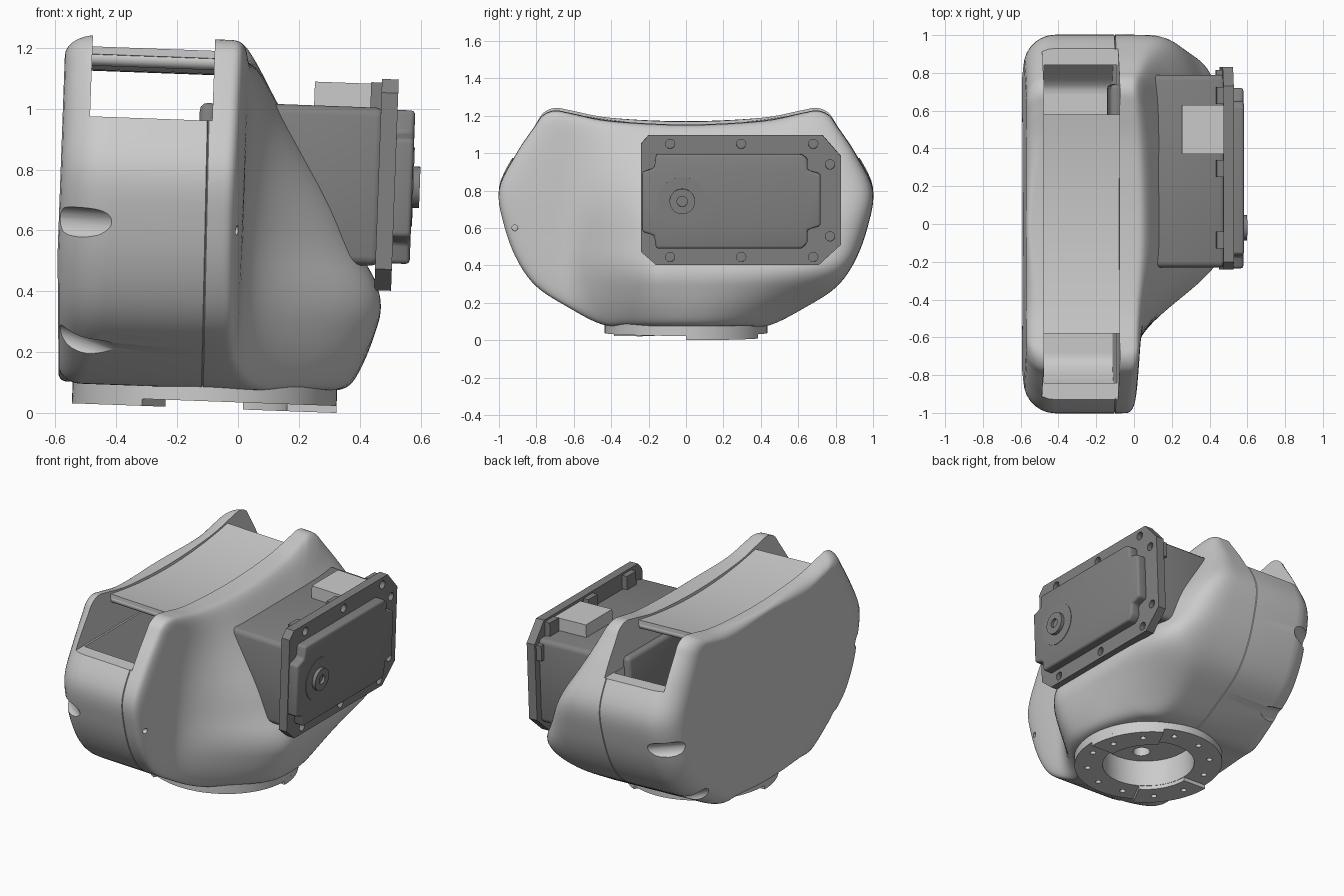
import bpy, bmesh, math
from mathutils import Matrix, Vector

if "Cube" in bpy.data.objects:
    bpy.data.objects.remove(bpy.data.objects["Cube"])

TILT = (Matrix.Translation((0, 0, 0.6)) @ Matrix.Rotation(math.radians(2.1), 4, 'Y')
        @ Matrix.Translation((0, 0, -0.6)))


def finish(bm, name):
    bmesh.ops.recalc_face_normals(bm, faces=bm.faces)
    me = bpy.data.meshes.new(name)
    bm.to_mesh(me)
    bm.free()
    ob = bpy.data.objects.new(name, me)
    bpy.context.collection.objects.link(ob)
    return ob


def extrude(bm, coords, vec):
    f = bm.faces.new([bm.verts.new(c) for c in coords])
    r = bmesh.ops.extrude_face_region(bm, geom=[f])
    bmesh.ops.translate(bm, vec=vec, verts=[v for v in r['geom'] if isinstance(v, bmesh.types.BMVert)])


def prism(name, pts, x0, x1, bevel=0):
    """Extrude a (y, z) outline along x."""
    bm = bmesh.new()
    extrude(bm, [(x0, y, z) for y, z in pts], (x1 - x0, 0, 0))
    ob = finish(bm, name)
    if bevel:
        apply(ob, 'BEVEL', width=bevel, segments=3)
    return ob


def box(name, x, y, z, bevel=0):
    return prism(name, [(y[0], z[0]), (y[1], z[0]), (y[1], z[1]), (y[0], z[1])], x[0], x[1], bevel)


def cyl(name, r, p0, p1, seg=40):
    p0, p1 = Vector(p0), Vector(p1)
    d = p1 - p0
    bm = bmesh.new()
    m = Matrix.Translation((p0 + p1) / 2) @ d.to_track_quat('Z', 'Y').to_matrix().to_4x4()
    bmesh.ops.create_cone(bm, cap_ends=True, segments=seg, radius1=r, radius2=r, depth=d.length, matrix=m)
    return finish(bm, name)


def apply(ob, kind, **settings):
    bpy.ops.object.select_all(action='DESELECT')
    bpy.context.view_layer.objects.active = ob
    ob.select_set(True)
    mod = ob.modifiers.new("mod", kind)
    for k, v in settings.items():
        setattr(mod, k, v)
    bpy.ops.object.modifier_apply(modifier=mod.name)


def cut(ob, *cutters):
    for c in cutters:
        apply(ob, 'BOOLEAN', operation='DIFFERENCE', object=c, solver='EXACT')
        bpy.data.objects.remove(c)


# Side outline of the shell, smoothed and mirrored
half = [(0, .083), (.3, .083), (.45, .085), (.64, .18), (.80, .285), (.90, .42), (.97, .60), (1.0, .80),
        (.91, .99), (.81, 1.14), (.765, 1.2), (.70, 1.225), (.61, 1.21), (.4, 1.17), (0, 1.15)]
ctrl = half + [(-y, z) for y, z in half[-2:0:-1]]
outline = []
for i in range(len(ctrl)):
    a, b, c, d = (Vector(ctrl[(i + k) % len(ctrl)]) for k in (-1, 0, 1, 2))
    for j in range(5):
        t = j / 5
        outline.append(.5 * (2 * b + (c - a) * t + (2 * a - 5 * b + 4 * c - d) * t ** 2
                             + (3 * b - 3 * c + d - a) * t ** 3))
MID = Vector((0, .65))
RIDGE = [(-.1, .355), (.083, .385), (.185, .436), (.40, .497), (.515, .414), (.68, .337), (1.0, .125),
         (1.15, .05), (1.4, -.07)]


def ridge(z):
    for (z0, x0), (z1, x1) in zip(RIDGE, RIDGE[1:]):
        if z <= z1:
            return x0 + (x1 - x0) * (z - z0) / (z1 - z0)


def bulge(y, z):
    """How far the right half of the shell reaches out at (y, z)."""
    r = sum(ridge(z + k * .02) for k in range(-4, 5)) / 9
    u = min(1, max(0, (y + .68) / .56))
    w = u * u * (3 - 2 * u)
    low = min(.02, r)
    return max(-.03, low + (r - low) * w - 6 * max(0, .45 - z) ** 2 * y * y * w)


def build_shell():
    bm = bmesh.new()
    rings = []
    for k in range(8):                                   # rounded left edge
        a = k / 7 * math.pi / 2
        ring = []
        for p in outline:
            d = p - MID
            r = .025 + .145 * (d.x / d.length) ** 2
            q = p - d.normalized() * r * (1 - math.sin(a))
            ring.append((-.59 + r * (1 - math.cos(a)) + .045 * max(0, .5 - q.y), *q))
        rings.append(ring)
    for dx, t in ((-.115, 1), (-.112, .992), (-.109, 1)):  # seam groove
        rings.append([(dx + .015 * (1 - p.y), *(MID + (p - MID) * t)) for p in outline])
    for k in range(1, 41):                               # right-hand bulge
        t = 1 - (k / 41) ** 2
        ring = []
        for p in outline:
            d = p - MID
            q = MID + d * t
            n = 5.5 + (14 if d.y < 0 else 4) * (d.y / d.length) ** 2
            ring.append((-.09 + (bulge(*q) + .09) * (1 - t ** n) ** (1 / n), *q))
        rings.append(ring)
    vs = [[bm.verts.new(c) for c in r] for r in rings]
    n = len(outline)
    for A, B in zip(vs, vs[1:]):
        for i in range(n):
            bm.faces.new((A[i], A[(i + 1) % n], B[(i + 1) % n], B[i]))
    for R, x in ((vs[0], -.59), (vs[-1], bulge(*MID))):
        c = bm.verts.new((x, *MID))
        for i in range(n):
            bm.faces.new((R[i], R[(i + 1) % n], c))
    return finish(bm, "shell")


# Shell with inner cavity, top slot, bottom recess and screw scoops
CX = -.09
shell = build_shell()
inner = [MID + (p - MID) * .92 for p in outline]
cut(shell,
    prism("cavity", [(p.x, max(p.y, .3 - .001 * p.x ** 2)) for p in inner], -.49, -.104),
    box("slot", (-.5, -.098), (-1.3, 1.3), (.957, 1.5)),
    cyl("recess", .27, (CX, 0, -.1), (CX, 0, .2)))
for s in (-1, 1):
    cut(shell, cyl("scoop", .052, (-.8, s * .74, .615), (-.4, s * 1.05, .6)),
        cyl("scoop", .05, (-.8, s * .58, .29), (-.3, s * .74, .13)))
cut(shell, cyl("pin_hole", .016, (-.06, -.915, .6), (.3, -.915, .6), 16))
for x, y in ((.05, 0), (-.16, .14), (-.16, -.14)):
    cut(shell, cyl("recess_hole", .05, (x, y, .1), (x, y, .26), 24))

# Curved saddle plate bridging the slot, with rolled ends
N = 24
ys = [-.58 + 1.16 * i / N for i in range(N + 1)]
top = [(y, 1.132 + .055 * (y / .58) ** 2) for y in ys]
prism("saddle_plate", top + [(y, z - .025) for y, z in top[::-1]], -.51, -.09)
for s in (-1, 1):
    cyl("saddle_end", .026, (-.505, s * .55, 1.15), (-.092, s * .55, 1.15), 24)

# Mounting ring with bolt holes and two arc pads underneath
ring = cyl("mounting_ring", .435, (CX, 0, .035), (CX, 0, .12), 72)
cut(ring, cyl("bore", .27, (CX, 0, -.1), (CX, 0, .3)))


def pad(a0, a1):
    angs = [math.radians(a0 + (a1 - a0) * i / 14) for i in range(15)]
    bm = bmesh.new()
    extrude(bm, [(r * math.cos(a) + CX, r * math.sin(a), .012)
                 for r, seq in ((.435, angs), (.272, angs[::-1])) for a in seq], (0, 0, .03))
    return finish(bm, "ring_pad")


pads = [pad(0, 62), pad(180, 242)]
for i in range(12):
    a = math.radians(i * 30 + 15)
    x, y = CX + .36 * math.cos(a), .36 * math.sin(a)
    for t in [ring] + ([pads[0]] if i < 2 else [pads[1]] if i in (6, 7) else []):
        cut(t, cyl("bolt_hole", .017, (x, y, -.05), (x, y, .08), 16))

# Motor: case, flange, notched cover, output boss and connector
motor = [box("motor_case", (-.09, .47), (-.23, .79), (.5, 1.02), .03),
         box("motor_inner_cover", (-.14, -.08), (-.1, .74), (.5, 1.015), .025)]
flange = prism("motor_flange", [(-.16, .42), (.71, .42), (.83, .53), (.83, 1.0), (.73, 1.115),
                                (-.2, 1.115), (-.24, 1.07), (-.24, .49)], .455, .51)
bolts = [(y, z) for y in (-.085, .295, .68) for z in (.463, 1.068)] + [(.77, .573), (.77, .958)]
for y, z in bolts:
    if z > .9:
        motor.append(box("flange_lug", (.42, .46), (y - .045, y + .045), (z - .06, z + .035)))
    cut(flange, cyl("bolt_hole", .025, (.48, y, z), (.6, y, z), 20))
notched = [(-.16, .51), (.62, .51), (.65, .54), (.65, .61), (.72, .63), (.72, .91), (.65, .93), (.65, .99),
           (.62, 1.015), (-.16, 1.015), (-.17, .94), (-.235, .92), (-.235, .6), (-.17, .58)]
boss = cyl("output_boss", .068, (.56, -.02, .763), (.592, -.02, .763))
cut(boss, cyl("boss_bore", .028, (.575, -.02, .763), (.7, -.02, .763), 24))
motor += [flange, boss, prism("motor_cover", notched, .49, .568, .014),
          cyl("boss_plate", .13, (.55, -.02, .763), (.571, -.02, .763))]
box("connector", (.235, .47), (.37, .63), (.99, 1.098))
dark = bpy.data.materials.new("dark_grey")
dark.diffuse_color = (.22, .22, .22, 1)
dark.use_nodes = True
dark.node_tree.nodes["Principled BSDF"].inputs["Base Color"].default_value = dark.diffuse_color
for ob in motor:
    ob.data.materials.append(dark)

# Lean the whole assembly slightly and shade it
for ob in bpy.context.scene.objects:
    ob.data.transform(TILT)
    ob.select_set(True)
bpy.context.view_layer.objects.active = shell
bpy.ops.object.shade_smooth_by_angle(angle=math.radians(32))
